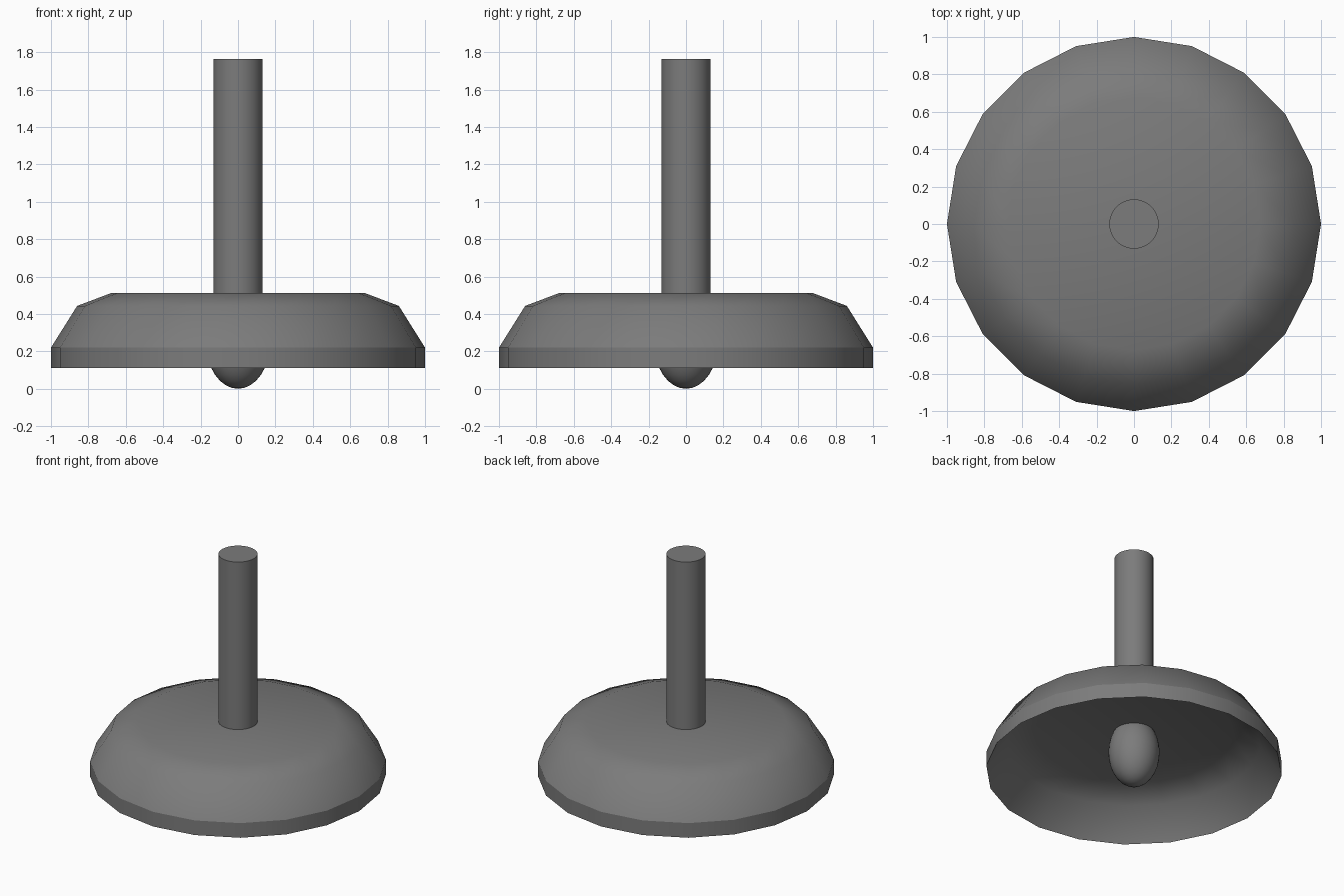
import bpy, bmesh, math

if "Cube" in bpy.data.objects:
    bpy.data.objects.remove(bpy.data.objects["Cube"])

grey = bpy.data.materials.new("dark_grey")
grey.diffuse_color = (0.2, 0.2, 0.2, 1)
grey.use_nodes = True
grey.node_tree.nodes["Principled BSDF"].inputs["Base Color"].default_value = grey.diffuse_color


def lathe(name, profile, sides, sharp_heights=()):
    """Revolve (radius, z) points around z; radius 0 makes a pole."""
    bm = bmesh.new()
    rings = []
    for r, z in profile:
        if r == 0:
            rings.append([bm.verts.new((0, 0, z))] * sides)
        else:
            angles = [2 * math.pi * i / sides for i in range(sides)]
            rings.append([bm.verts.new((r * math.cos(a), r * math.sin(a), z)) for a in angles])
    for low, high in zip(rings, rings[1:]):
        for i in range(sides):
            j = (i + 1) % sides
            corners = list(dict.fromkeys((low[i], low[j], high[j], high[i])))
            bm.faces.new(corners).smooth = True
    # Creases that stay crisp
    for e in bm.edges:
        if any(all(abs(v.co.z - h) < 1e-5 for v in e.verts) for h in sharp_heights):
            e.smooth = False
    mesh = bpy.data.meshes.new(name)
    bm.to_mesh(mesh)
    bm.free()
    mesh.materials.append(grey)
    obj = bpy.data.objects.new(name, mesh)
    bpy.context.collection.objects.link(obj)
    return obj


# Twenty-sided lamp shade: the dome extruded straight down, giving a hollow underside
thickness, rim = 0.109, 0.22
dome = [(1, rim), (0.86, 0.443), (0.675, 0.513), (0, 0.513)]
underside = [(r, z - thickness) for r, z in reversed(dome)]
lathe("lamp_shade", underside + dome, 20, sharp_heights=(rim, rim - thickness))

# Hanging stem with a flat top
lathe("stem", [(0.132, 0.513), (0.132, 1.762), (0, 1.762)], 32, sharp_heights=(1.762,))

# Egg-shaped bulb, its top sunk into the underside of the shade
radius, half_height, steps = 0.173, 0.253, 16
bulb = [(0, 0)]
for k in range(1, steps):
    t = math.pi * k / steps
    bulb.append((radius * math.sin(t), half_height * (1 - math.cos(t))))
bulb.append((0, 2 * half_height))
lathe("bulb", bulb, 32)
